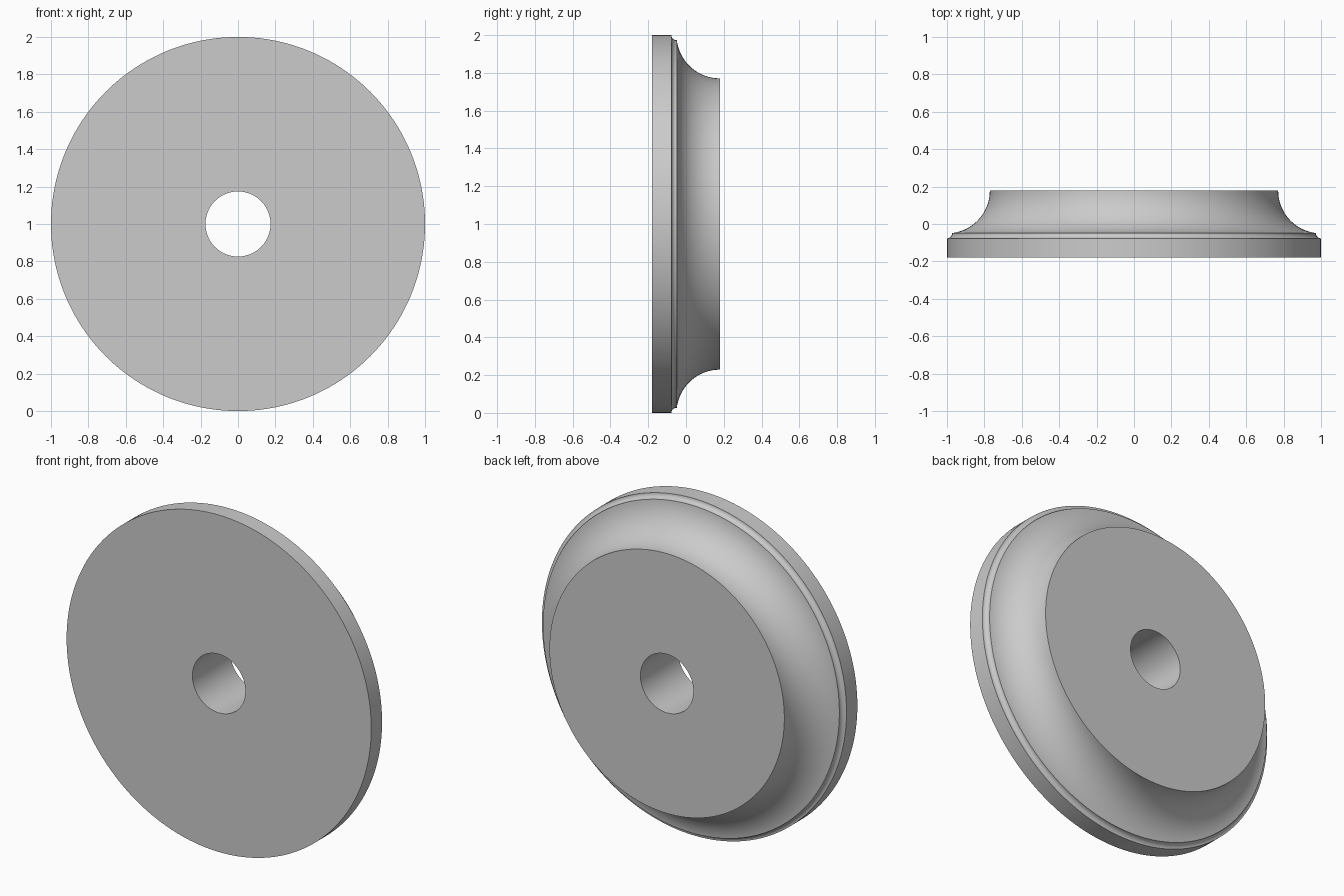
import bpy
import bmesh
from math import cos, sin, pi, asin
from mathutils import Vector

cube = bpy.data.objects.get("Cube")
if cube:
    bpy.data.objects.remove(cube, do_unlink=True)

SEGMENTS = 160
HALF = 0.179      # half the thickness
BORE = 0.174      # hole radius
COVE = 0.229      # large concave radius
FILLET = 0.027    # small concave step radius
STEP_Y = -0.05


def arc(radius, centre_y, start, end, count):
    """Points (radius, y) on an arc centred on the rim radius."""
    angles = [start + (end - start) * i / count for i in range(count + 1)]
    return [(1 + radius * cos(a), centre_y + radius * sin(a)) for a in angles]


# Half section: bore, front face, rim, small step, cove, back face
cove_start = 1.5 * pi - asin(FILLET / COVE)
profile = [(BORE, HALF), (BORE, -HALF), (1, -HALF)]
profile += arc(FILLET, STEP_Y, 1.5 * pi, pi, 8)
profile += arc(COVE, HALF, cove_start, pi, 28)

# Revolve the closed section around the y axis
bm = bmesh.new()
verts = [bm.verts.new((r, y, 1)) for r, y in profile]
edges = [bm.edges.new((v, verts[(i + 1) % len(verts)])) for i, v in enumerate(verts)]
bmesh.ops.spin(bm, geom=verts + edges, cent=Vector((0, 0, 1)), axis=Vector((0, 1, 0)),
               angle=2 * pi, steps=SEGMENTS, use_merge=True)
bmesh.ops.remove_doubles(bm, verts=bm.verts[:], dist=0.0001)
bmesh.ops.recalc_face_normals(bm, faces=bm.faces[:])
mesh = bpy.data.meshes.new("coved_disc")
bm.to_mesh(mesh)
bm.free()

disc = bpy.data.objects.new("coved_disc", mesh)
bpy.context.collection.objects.link(disc)

# Plain grey
grey = bpy.data.materials.new("light_grey")
grey.use_nodes = True
grey.diffuse_color = (0.6, 0.6, 0.6, 1)
grey.node_tree.nodes["Principled BSDF"].inputs["Base Color"].default_value = (0.6, 0.6, 0.6, 1)
mesh.materials.append(grey)

# Smooth the curved surfaces, keep the rims sharp
bpy.ops.object.select_all(action="DESELECT")
disc.select_set(True)
bpy.context.view_layer.objects.active = disc
bpy.ops.object.shade_smooth_by_angle(angle=pi / 6)
